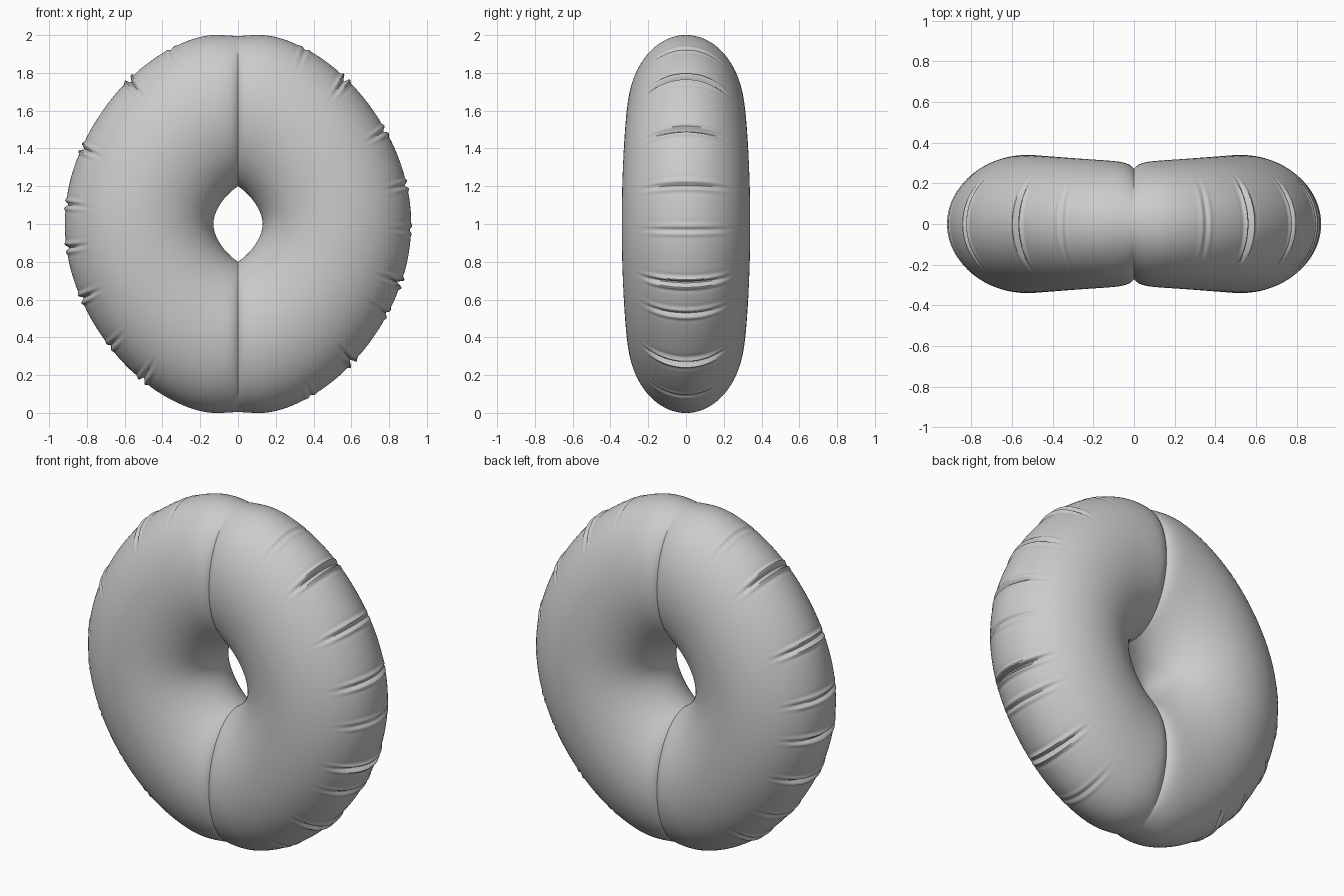
import bpy, bmesh
from math import sin, cos, pi, exp, radians, asin, degrees

if "Cube" in bpy.data.objects:
    bpy.data.objects.remove(bpy.data.objects["Cube"])

NT, NP = 800, 96   # steps round the ring / round the tube

# wrinkles on the outer rim: (angle round ring, depth)
WRINKLES = [(69, .006), (53.5, .022), (32.5, .014), (13, .012), (-2, .008),
            (-20, .022), (-31, .012), (-50.5, .022), (-67, .006),
            (111, .006), (127, .020), (154, .016), (173.5, .013), (188, .014),
            (205.5, .016), (223.7, .010), (238.6, .018)]


def wrinkle(theta, r):
    """Fine ripples fading out either side of each pinch."""
    total = 0
    for deg, depth in WRINKLES:
        u = (theta - radians(deg) + pi) % (2 * pi) - pi
        u *= r
        if abs(u) < .15:
            total -= depth * cos(2 * pi * u / .05) * exp(-(u / .03) ** 2)
    return total


def ring_point(theta, phi):
    s, c = abs(sin(theta)), abs(cos(theta))
    t = asin(min(1, s)) / (pi / 2)
    inner = .13 + .07 * t ** 3                      # pointed hole
    outer = .917 + .102 * s ** 4 - .023 * exp(-(c / .12) ** 2)
    mid, half = (inner + outer) / 2, (outer - inner) / 2
    r = mid + half * cos(phi)
    y = (.305 + .035 * c) * sin(phi)
    d = (phi + pi) % (2 * pi) - pi
    if abs(d) < 1.5:                                # rim wrinkles
        r += wrinkle(theta, outer) * exp(-(d / .62) ** 4)
    x = r * cos(theta)
    y *= 1 - .105 * exp(-abs(x) / .03)              # seam groove
    return x, y, 1 + r * sin(theta)


# inflated ring with welded seam
bm = bmesh.new()
grid = [[bm.verts.new(ring_point(2 * pi * i / NT, 2 * pi * j / NP))
         for j in range(NP)] for i in range(NT)]
for i in range(NT):
    for j in range(NP):
        a, b = grid[i], grid[(i + 1) % NT]
        k = (j + 1) % NP
        bm.faces.new((a[j], b[j], b[k], a[k]))
bmesh.ops.recalc_face_normals(bm, faces=bm.faces)
mesh = bpy.data.meshes.new("inflatable_ring")
bm.to_mesh(mesh)
bm.free()
ring = bpy.data.objects.new("inflatable_ring", mesh)
bpy.context.collection.objects.link(ring)
bpy.context.view_layer.objects.active = ring
ring.select_set(True)
bpy.ops.object.shade_smooth_by_angle(angle=radians(50))
